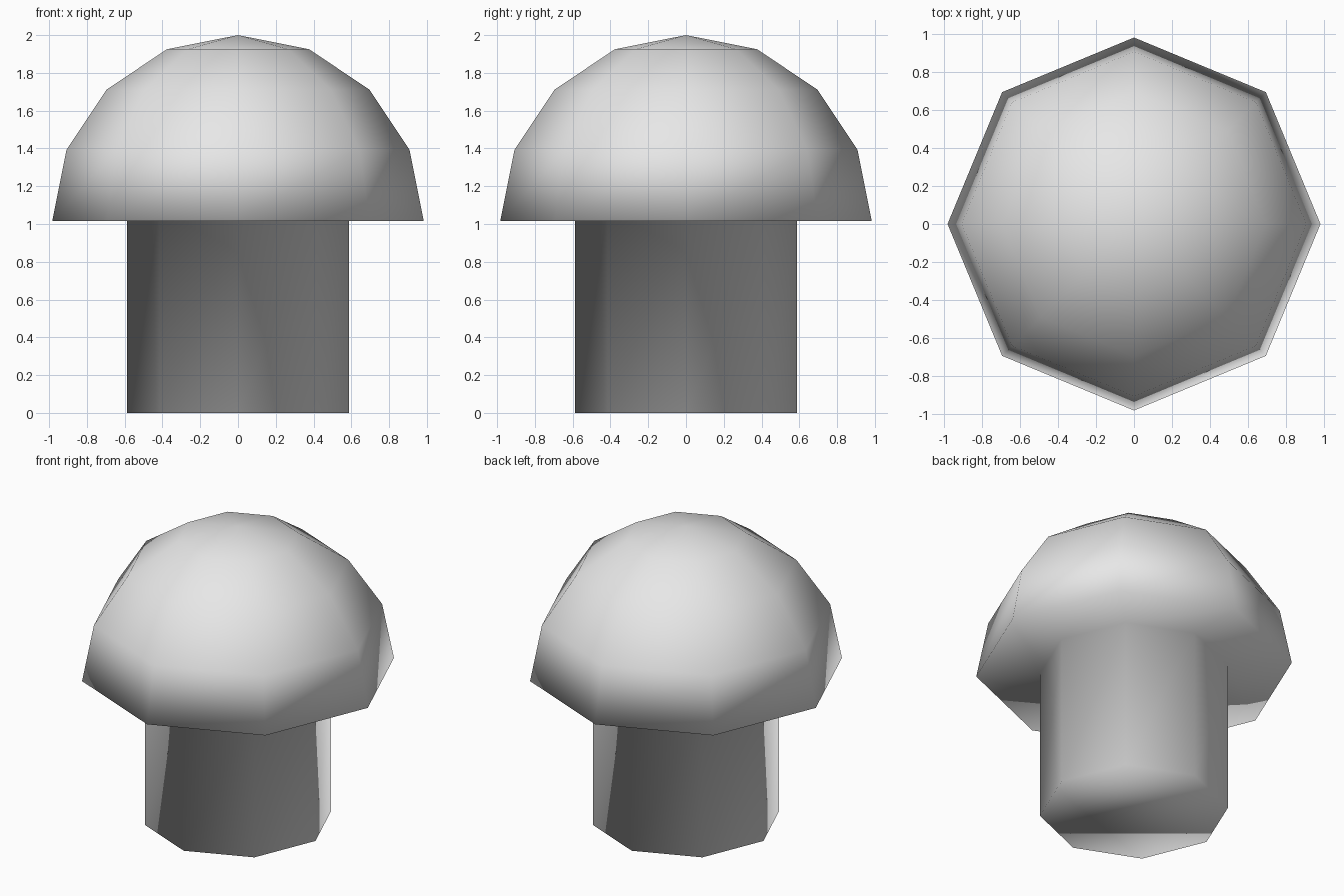
import bpy, bmesh
from math import sin, cos, pi

cube = bpy.data.objects.get("Cube")
if cube:
    bpy.data.objects.remove(cube)

SIDES = 8
CAP_RADIUS, STEM_RADIUS, RIM_Z = 0.983, 0.587, 1.017

# One plain grey material
grey = bpy.data.materials.new("light_grey")
grey.use_nodes = True
colour = (0.8, 0.8, 0.8, 1)
grey.diffuse_color = colour
grey.node_tree.nodes["Principled BSDF"].inputs["Base Color"].default_value = colour

# Profile from the ground up: stem, underside of the cap, then the dome
profile = [(STEM_RADIUS, 0), (STEM_RADIUS, RIM_Z)]
for step in range(4):
    angle = step * pi / 8
    profile.append((CAP_RADIUS * cos(angle), RIM_Z + CAP_RADIUS * sin(angle)))

bm = bmesh.new()
rings = [[bm.verts.new((r * cos(2 * pi * i / SIDES), r * sin(2 * pi * i / SIDES), z))
          for i in range(SIDES)] for r, z in profile]

# Stem base, walls between rings, and the top fan
bm.faces.new(rings[0][::-1])
apex = bm.verts.new((0, 0, RIM_Z + CAP_RADIUS))
for i in range(SIDES):
    j = (i + 1) % SIDES
    for low, high in zip(rings, rings[1:]):
        bm.faces.new((low[i], low[j], high[j], high[i]))
    bm.faces.new((rings[-1][i], rings[-1][j], apex))
bmesh.ops.recalc_face_normals(bm, faces=bm.faces)
for face in bm.faces:
    face.smooth = True

mesh = bpy.data.meshes.new("mushroom")
bm.to_mesh(mesh)
bm.free()
mesh.materials.append(grey)
mushroom = bpy.data.objects.new("mushroom", mesh)
bpy.context.scene.collection.objects.link(mushroom)
